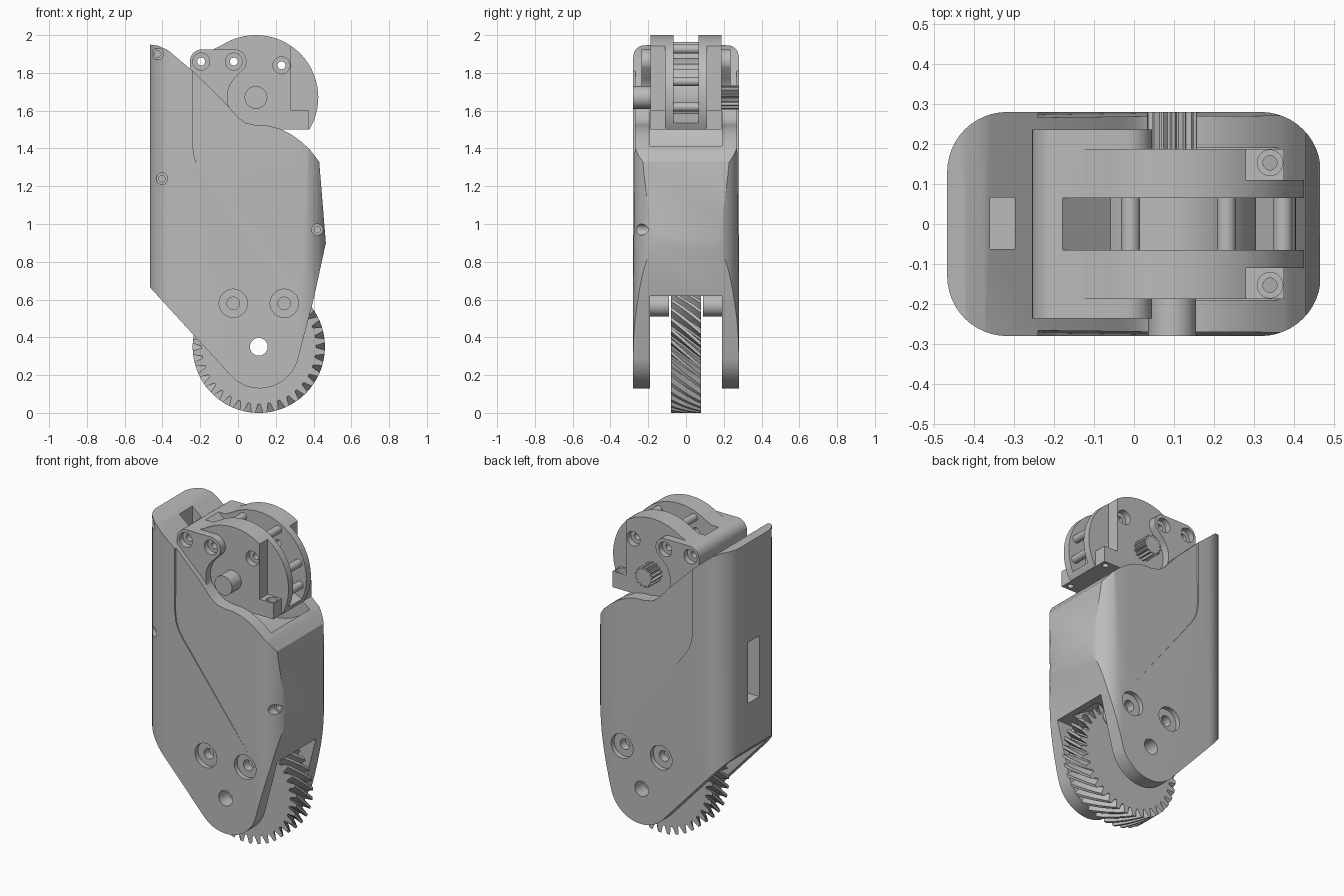
import bpy, bmesh
from math import sin, cos, pi, radians

cube = bpy.data.objects.get("Cube")
if cube:
    bpy.data.objects.remove(cube, do_unlink=True)

grey = bpy.data.materials.new("plain grey")
grey.use_nodes = True
grey.diffuse_color = (0.5, 0.5, 0.5, 1)
for node in grey.node_tree.nodes:
    if node.type == 'BSDF_PRINCIPLED':
        node.inputs["Base Color"].default_value = (0.5, 0.5, 0.5, 1)


def loft(name, rings):
    """Skin a list of closed rings and cap both ends."""
    bm = bmesh.new()
    loops = [[bm.verts.new(p) for p in ring] for ring in rings]
    n = len(loops[0])
    for low, high in zip(loops, loops[1:]):
        for i in range(n):
            j = (i + 1) % n
            bm.faces.new((low[i], low[j], high[j], high[i]))
    bm.faces.new(loops[0])
    bm.faces.new(loops[-1])
    bmesh.ops.recalc_face_normals(bm, faces=bm.faces)
    mesh = bpy.data.meshes.new(name)
    bm.to_mesh(mesh)
    bm.free()
    mesh.materials.append(grey)
    obj = bpy.data.objects.new(name, mesh)
    bpy.context.collection.objects.link(obj)
    return obj


def prism(name, pts, h0, h1, axis='y'):
    place = (lambda a, b, h: (a, h, b)) if axis == 'y' else (lambda a, b, h: (a, b, h))
    return loft(name, [[place(a, b, h) for a, b in pts] for h in (h0, h1)])


def arc(cx, cy, r, start, end, n=12):
    angles = [radians(start + (end - start) * i / n) for i in range(n + 1)]
    return [(cx + r * cos(a), cy + r * sin(a)) for a in angles]


def disc(name, cx, cy, r, h0, h1, axis='y', n=40):
    return prism(name, arc(cx, cy, r, 0, 360, n)[:-1], h0, h1, axis)


def box(name, x0, x1, y0, y1, z0, z1):
    return prism(name, [(x0, z0), (x1, z0), (x1, z1), (x0, z1)], y0, y1)


def combine(targets, tool, operation='DIFFERENCE'):
    """Apply a boolean to each target, then discard the tool."""
    for obj in targets:
        mod = obj.modifiers.new("cut", 'BOOLEAN')
        mod.operation, mod.solver, mod.object = operation, 'EXACT', tool
        bpy.context.view_layer.objects.active = obj
        bpy.ops.object.modifier_apply(modifier=mod.name)
    bpy.data.objects.remove(tool, do_unlink=True)


HUB = (0.095, 1.67)
AXLE = (0.11, 0.35)

# Housing: rounded plan trimmed by the side outline
cx, cy, r = 0.317, 0.13, 0.15
plan = (arc(cx, cy, r, 0, 90) + arc(-cx, cy, r, 90, 180)
        + arc(-cx, -cy, r, 180, 270) + arc(cx, -cy, r, 270, 360))
housing = prism("housing", plan, 0, 2.1, 'z')
outline = ([(-0.48, 0.68)] + arc(0.115, 0.34, 0.21, 227, 346, 20)
           + [(0.40, 0.6), (0.465, 0.9), (0.43, 1.33), (0.38, 1.395), (0.33, 1.44),
              (0.28, 1.475), (0.22, 1.505), (0.16, 1.52), (0.10, 1.522), (0.04, 1.535),
              (0.0, 1.565), (-0.04, 1.61), (-0.08, 1.655), (-0.24, 1.81),
              (-0.37, 1.92), (-0.42, 1.943), (-0.48, 1.952)])
combine([housing], prism("outline", outline, -0.5, 0.5), 'INTERSECT')

# Fork slot, gear well and head pocket
combine([housing], box("slot", -0.7, 0.7, -0.19, 0.19, -0.1, 0.62))
combine([housing], disc("well", *AXLE, 0.37, -0.1, 0.1, n=64))
combine([housing], disc("pocket", *HUB, 0.37, -0.19, 0.19, n=64))

# Cable channel from the sloped top to the window
combine([housing], box("channel", -0.36, -0.297, -0.062, 0.066, 0.95, 2.2))
combine([housing], box("window", -0.6, -0.33, -0.055, 0.059, 0.951, 1.33))

# Tapered side recess on both sides
recess = [(-0.24, 2.0), (-0.24, 1.42), (-0.233, 1.36), (-0.215, 1.31), (-0.19, 1.27),
          (0.29, 0.64), (0.6, 0.64), (0.6, 2.0)]
for s in (-1, 1):
    tool = prism("recess", recess, s * 0.4, s * 0.28)
    for v in tool.data.vertices:
        if abs(v.co.y) < 0.3:
            v.co.y = s * (0.28 - 0.012 * (v.co.z - 0.66))
    combine([housing], tool)

# Lower screw seats, axle bore and the bosses inside the fork
bosses = []
for s in (-1, 1):
    for x in (-0.025, 0.245):
        combine([housing], disc("seat", x, 0.58, 0.075, s * 0.25, s * 0.4))
        combine([housing], disc("screw_hole", x, 0.58, 0.033, s * 0.2, s * 0.4))
        bosses.append(disc("fork_boss", x, 0.57, 0.06, s * 0.09, s * 0.2))
combine([housing], disc("bore", *AXLE, 0.047, -0.5, 0.5))

# Small front screws
for x, z in ((-0.425, 1.9), (-0.403, 1.24), (0.42, 0.97)):
    combine([housing], disc("small_seat", x, z, 0.03, -0.4, -0.2, n=24))
    combine([housing], disc("small_hole", x, z, 0.017, -0.4, -0.14, n=24))

# Pivoting head
profile = (arc(*HUB, 0.33, -31, 122, 48) + [(-0.13, 1.925)]
           + arc(-0.19, 1.86, 0.065, 90, 180, 8) + [(-0.255, 1.68), (-0.2, 1.5)])
head = prism("head", profile, -0.188, 0.188)
groove = arc(*HUB, 0.4, -24, 137, 48) + arc(*HUB, 0.21, 137, -24, 48)
combine([head], prism("groove", groove, -0.065, 0.065))
for s in (-1, 1):
    y0, y1 = sorted((s * 0.11, s * 0.3))
    combine([head], box("notch", 0.28, 0.6, y0, y1, 1.6, 2.2))
    combine([head], box("flange_end", 0.375, 0.6, y0, y1, 1.3, 1.7))
    combine([head], disc("flange_seat", 0.34, s * 0.153, 0.032, 1.57, 1.8, 'z', 24))
    combine([head], disc("flange_hole", 0.34, s * 0.153, 0.018, 1.3, 1.8, 'z', 24))

# Ear pads beside the head
pad = (arc(-0.19, 1.86, 0.065, 180, 90, 8) + arc(-0.02, 1.86, 0.065, 90, -30, 10)
       + arc(*HUB, 0.152, 140, 225, 14) + [(-0.2, 1.58), (-0.255, 1.68)])
pads = [prism("ear_pad", pad, s * 0.17, s * 0.236) for s in (-1, 1)]

# Screw holes through the pads and the head
for x, z in ((-0.195, 1.86), (-0.022, 1.86)):
    combine([head] + pads, disc("through", x, z, 0.021, -0.5, 0.5, n=24))
    for s, ear in zip((-1, 1), pads):
        combine([ear], disc("counterbore", x, z, 0.045, s * 0.2, s * 0.4, n=24))
combine([head], disc("through", 0.23, 1.84, 0.021, -0.5, 0.5, n=24))
for s in (-1, 1):
    combine([head], disc("counterbore", 0.23, 1.84, 0.045, s * 0.15, s * 0.4, n=24))

# Cross pins in the head groove
pins = []
for angle in (111, 62, 17, -10):
    a = radians(angle)
    pins.append(disc("cross_pin", HUB[0] + 0.29 * cos(a), HUB[1] + 0.29 * sin(a),
                     0.024, -0.075, 0.075, n=20))

# Round hub at the front, splined hub at the back
hub = disc("front_hub", *HUB, 0.06, -0.28, -0.17)
star = []
for i in range(14):
    for f, rad in ((0, 0.05), (0.25, 0.063), (0.5, 0.063), (0.75, 0.05)):
        a = 2 * pi * (i + f) / 14
        star.append((HUB[0] + rad * cos(a), HUB[1] + rad * sin(a)))
spline = prism("splined_hub", star, 0.17, 0.28)

# Helical gear
TEETH, WIDTH = 36, 0.16
rings = []
for k in range(9):
    y = WIDTH * (k / 8 - 0.5)
    ring = []
    for i in range(TEETH):
        for f, rad in ((0, 0.303), (0.22, 0.35), (0.56, 0.35), (0.78, 0.303)):
            a = 2 * pi * (i + f) / TEETH - 2.5 * y
            ring.append((AXLE[0] + rad * cos(a), y, AXLE[1] + rad * sin(a)))
    rings.append(ring)
gear = loft("helical_gear", rings)
combine([gear], disc("gear_bore", *AXLE, 0.047, -0.5, 0.5))

# Smooth the round surfaces, keep edges crisp
bpy.ops.object.select_all(action='DESELECT')
for obj in [housing, head, hub, spline, gear] + pads + pins + bosses:
    obj.select_set(True)
    bpy.context.view_layer.objects.active = obj
bpy.ops.object.shade_smooth_by_angle(angle=radians(25))
